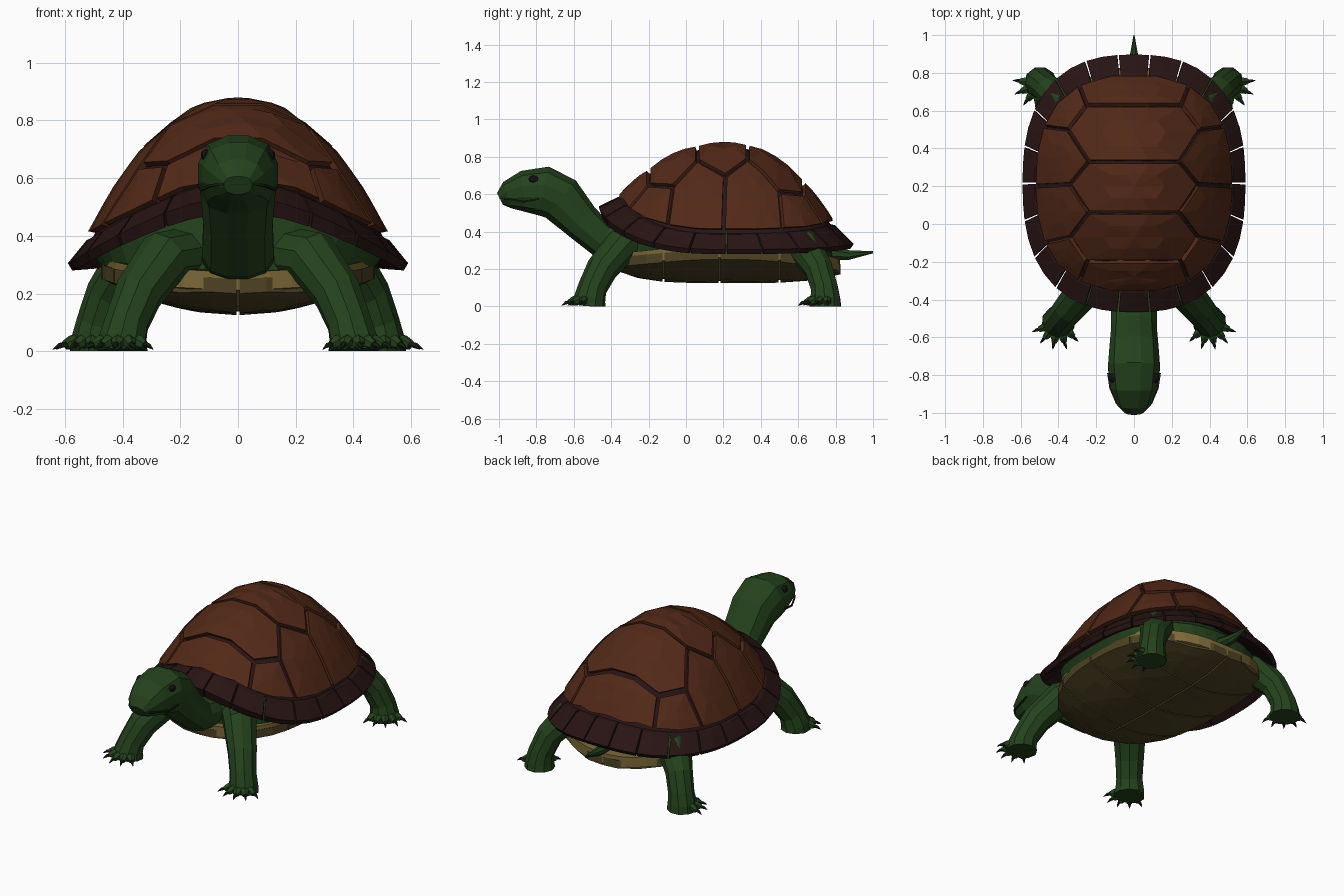
import bpy, bmesh, math
from mathutils import Vector as V

if "Cube" in bpy.data.objects:
    bpy.data.objects.remove(bpy.data.objects["Cube"])

N, CY = 2.5, 0.215


def mat(name, *rgb):
    m = bpy.data.materials.new(name)
    m.diffuse_color = (*rgb, 1)
    m.use_nodes = True
    m.node_tree.nodes["Principled BSDF"].inputs["Base Color"].default_value = m.diffuse_color
    return m


GREEN = mat("skin_green", .018, .055, .012)
BROWN = mat("scute_brown", .085, .022, .009)
DARK = mat("rim_dark", .022, .007, .007)
TAN = mat("belly_tan", .075, .055, .017)
GOLD = mat("belly_seam", .2, .14, .04)
BLACK = mat("eye_black", .006, .006, .006)
CLAW = mat("claw_dark", .008, .014, .007)


def finish(bm, name, m):
    bmesh.ops.remove_doubles(bm, verts=bm.verts, dist=1e-5)
    bmesh.ops.recalc_face_normals(bm, faces=bm.faces)
    me = bpy.data.meshes.new(name)
    bm.to_mesh(me)
    bm.free()
    me.materials.append(m)
    bpy.context.collection.objects.link(bpy.data.objects.new(name, me))


def add_loft(bm, rings):
    vs = [[bm.verts.new(p) for p in r] for r in rings]
    n = len(vs[0])
    for a, b in zip(vs, vs[1:]):
        for i in range(n):
            j = (i + 1) % n
            bm.faces.new((a[i], a[j], b[j], b[i]))
    bm.faces.new(vs[0])
    bm.faces.new(vs[-1])


def add_tube(bm, stations, ref, sides=10, power=2.0, floor=-9):
    # stations: (centre, half width along ref, half height)
    c = [V(s[0]) for s in stations]
    rings = []
    for i, (_, w, h) in enumerate(stations):
        t = (c[min(i + 1, len(c) - 1)] - c[max(i - 1, 0)]).normalized()
        u = (V(ref) - t * t.dot(V(ref))).normalized()
        v = t.cross(u)
        ring = []
        for k in range(sides):
            q = 2 * math.pi * (k + .5) / sides
            f = (abs(math.cos(q)) ** power + abs(math.sin(q)) ** power) ** (-1 / power)
            p = c[i] + u * (w * f * math.cos(q)) + v * (h * f * math.sin(q))
            p.z = max(p.z, floor)
            ring.append(p)
        rings.append(ring)
    add_loft(bm, rings)


# Shell outline and height functions
def rho(x, y, a=.53, b=.585):
    return (abs(x / a) ** N + abs((y - CY) / b) ** N) ** (1 / N)


def on_edge(x, y, a=.53, b=.585, k=1):
    r = rho(x, y, a, b) / k
    return x / r, CY + (y - CY) / r


def at_angle(t, a, b, k=1):
    return on_edge(a * math.cos(t), CY + b * math.sin(t), a, b, k)


def lift(s, front, back):
    return front * max(-s, 0) ** 3 + back * max(s, 0) ** 3


def dome(x, y):
    u, w = x / .53, (y - CY) / .585
    e = .395 + lift(w / max(math.hypot(u, w), 1e-6), .19, .05)
    return V((x, y, e + (.88 - e) * (1 - min(rho(x, y), 1) ** 2.2)))


def belly(x, y):
    w = (y - CY) / .62
    return V((x, y, .125 + .13 * (x / .48) ** 2 + (.08 if w < 0 else .05) * w ** 4))


def panel(name, poly, gap, surf, wall, m):
    # inset a plan outline, drape it over a surface and give it side walls
    P = [V(p) for p in poly]
    n = len(P)
    area = sum(P[i].x * P[(i + 1) % n].y - P[(i + 1) % n].x * P[i].y for i in range(n))
    if area < 0:
        P.reverse()
    ins = []
    for i in range(n):
        d1, d2 = (P[i] - P[i - 1]).normalized(), (P[(i + 1) % n] - P[i]).normalized()
        n1, n2 = V((-d1.y, d1.x)), V((-d2.y, d2.x))
        ins.append(P[i] + (n1 + n2) * (gap / max(1 + n1.dot(n2), .4)))
    pts = []
    for i in range(n):
        a, b = ins[i], ins[(i + 1) % n]
        k = max(1, math.ceil((b - a).length / .17))
        pts += [a.lerp(b, j / k) for j in range(k)]
    cen = sum(pts, V((0, 0))) / len(pts)
    top = [surf(*p) for p in pts]
    bm = bmesh.new()
    add_loft(bm, [[wall(p) for p in top], top, [surf(*p.lerp(cen, .5)) for p in pts]])
    bm.faces.ensure_lookup_table()
    bmesh.ops.poke(bm, faces=[bm.faces[-1]])
    for v in bm.verts:
        if len(v.link_edges) == len(pts) and (v.co.xy - cen).length < .03:
            v.co = surf(*v.co.xy)
    finish(bm, name, m)


# Shell base under the scutes
core = V((0, CY, .3))
ANG = [2 * math.pi * (i + .5) / 40 for i in range(40)]
bm = bmesh.new()
add_loft(bm, [[core.lerp(dome(*at_angle(t, .53, .585, k)), .955) for t in ANG]
              for k in (1, .9, .75, .6, .4, .2, .05)])
finish(bm, "shell_base", DARK)

# Scutes: five along the spine, four down each flank
A = [(.25, -.2), (.24, .06), (.24, .33), (.25, .63)]
B = [(.34, -.07), (.34, .21), (.35, .5)]
O = [on_edge(.48, -.1), on_edge(.53, .2), on_edge(.49, .52)]
F, K = on_edge(.31, -.34), on_edge(.31, .77)
spine = [[on_edge(.12, -.37), F, A[0]]]
spine += [[A[i], B[i], A[i + 1]] for i in range(3)]
spine += [[A[3], K, on_edge(.12, .8)]]
flank = [[A[0], F, on_edge(.42, -.24), O[0], B[0]],
         [A[1], B[0], O[0], on_edge(.52, .05), O[1], B[1]],
         [A[2], B[1], O[1], on_edge(.52, .37), O[2], B[2]],
         [A[3], B[2], O[2], on_edge(.43, .66), K]]


def scute_wall(p):
    return p.lerp(core, .08)


for i, h in enumerate(spine):
    panel(f"spine_scute_{i}", h + [(-x, y) for x, y in reversed(h)], .01, dome, scute_wall, BROWN)
for i, h in enumerate(flank):
    for s in (1, -1):
        panel(f"flank_scute_{i}_{s}", [(s * x, y) for x, y in h], .01, dome, scute_wall, BROWN)

# Rim plates
bm = bmesh.new()
for i in range(22):
    rings = []
    for f in (.025, .5, .975):
        t = 2 * math.pi * (i + f) / 22
        s = math.sin(t)
        e, eo = .385 + lift(s, .2, .05), .285 + lift(s, .2, .03)
        up = lift(s, .03, 0)
        pi, pm, po = at_angle(t, .525, .58), at_angle(t, .49, .54), at_angle(t, .59, .682)
        pl = at_angle(t, .575, .665)
        rings.append([(*pm, e + .01), (*pi, e), (*po, eo + .02 + up), (*pl, eo - .005), (*pm, e - .05)])
    add_loft(bm, rings)
finish(bm, "shell_rim", DARK)

# Body filling the space between shell and belly plate
bm = bmesh.new()
add_loft(bm, [[(*at_angle(t, .45, .57), .25) for t in ANG],
              [(*at_angle(t, .5, .55), .33 + lift(math.sin(t), .17, .03)) for t in ANG],
              [(*at_angle(t, .3, .35), .55) for t in ANG]])
finish(bm, "body", GREEN)

# Belly plate: pale core and two columns of plates
bm = bmesh.new()
up = V((0, 0, .012))
add_loft(bm, [[belly(*at_angle(t, .47, .61, k)) + up for t in ANG] for k in (.05, .4, .7, 1)]
         + [[belly(*at_angle(t, .47, .61)) + V((0, 0, .075)) for t in ANG]])
finish(bm, "belly_core", GOLD)
cuts = [-.4, -.12, .18, .5, .83]
for r, (y0, y1) in enumerate(zip(cuts, cuts[1:])):
    outer = []
    for j in range(4):
        y = y0 + (y1 - y0) * j / 3
        outer.append((.48 * max(1 - abs((y - CY) / .62) ** N, 0) ** (1 / N), y))
    for s in (1, -1):
        panel(f"belly_plate_{r}_{s}", [(0, y1), (0, y0)] + [(s * x, y) for x, y in outer],
              .005, belly, lambda p: p + V((0, 0, .05)), TAN)

# Head and neck
bm = bmesh.new()
add_tube(bm, [((0, -.995, .575), .05, .035), ((0, -.955, .595), .09, .075),
              ((0, -.87, .615), .125, .112), ((0, -.76, .617), .14, .135),
              ((0, -.67, .575), .132, .13), ((0, -.56, .455), .122, .105),
              ((0, -.44, .35), .125, .1), ((0, -.2, .32), .13, .09)], (1, 0, 0), 12, 2.5)
finish(bm, "head_and_neck", GREEN)

# Mouth line
bm = bmesh.new()
for s in (1, -1):
    add_tube(bm, [((s * x, y, z), .006, .006) for x, y, z in
                  ((0, -.992, .58), (.05, -.992, .58), (.092, -.95, .575),
                   (.126, -.87, .56), (.138, -.79, .575))], (0, 0, 1), 4)
finish(bm, "mouth_line", CLAW)

# Eyes
for s in (1, -1):
    bm = bmesh.new()
    bmesh.ops.create_uvsphere(bm, u_segments=10, v_segments=6, radius=.026)
    for v in bm.verts:
        v.co = V((v.co.x * .7 + s * .112, v.co.y - .815, v.co.z * .8 + .68))
    finish(bm, f"eye_{s}", BLACK)

# Tail
bm = bmesh.new()
add_tube(bm, [((0, .6, .33), .07, .06), ((0, .76, .285), .04, .04),
              ((0, .87, .275), .028, .028), ((0, 1, .29), .003, .006)], (1, 0, 0), 8)
finish(bm, "tail", GREEN)

# Legs with toes and claws
LEGS = {"front": ([(.13, -.2, .34, .1), (.26, -.35, .32, .098), (.345, -.45, .2, .085),
                   (.385, -.5, .1, .078), (.4, -.515, .04, .085), (.4, -.52, 0, .09)], (.76, .65, 0), -78),
        "back": ([(.22, .5, .35, .11), (.37, .64, .31, .098), (.45, .71, .2, .078),
                  (.485, .74, .1, .075), (.495, .745, .04, .083), (.495, .745, 0, .088)], (.55, -.83, 0), -52)}
for leg, (path, ref, aim) in LEGS.items():
    for s in (1, -1):
        bm, cl = bmesh.new(), bmesh.new()
        add_tube(bm, [((s * x, y, z), r, r) for x, y, z, r in path],
                 (s * ref[0], ref[1], 0), 10, 2, 0)
        fx, fy = path[-1][:2]
        for k in range(-2, 3):
            q = math.radians(aim + 29 * k)
            dx, dy = s * math.cos(q), math.sin(q)
            pt = lambda d, z: (s * fx + dx * d, fy + dy * d, z)
            side = (-dy, dx, 0)
            add_tube(bm, [(pt(.03, .04), .03, .03), (pt(.085, .03), .024, .024),
                          (pt(.108, .02), .016, .016)], side, 6, 2, 0)
            add_tube(cl, [(pt(.1, .024), .011, .011), (pt(.125, .02), .009, .009),
                          (pt(.148, .006), .001, .001)], side, 5, 2, 0)
        finish(bm, f"{leg}_leg_{s}", GREEN)
        finish(cl, f"{leg}_claws_{s}", CLAW)
